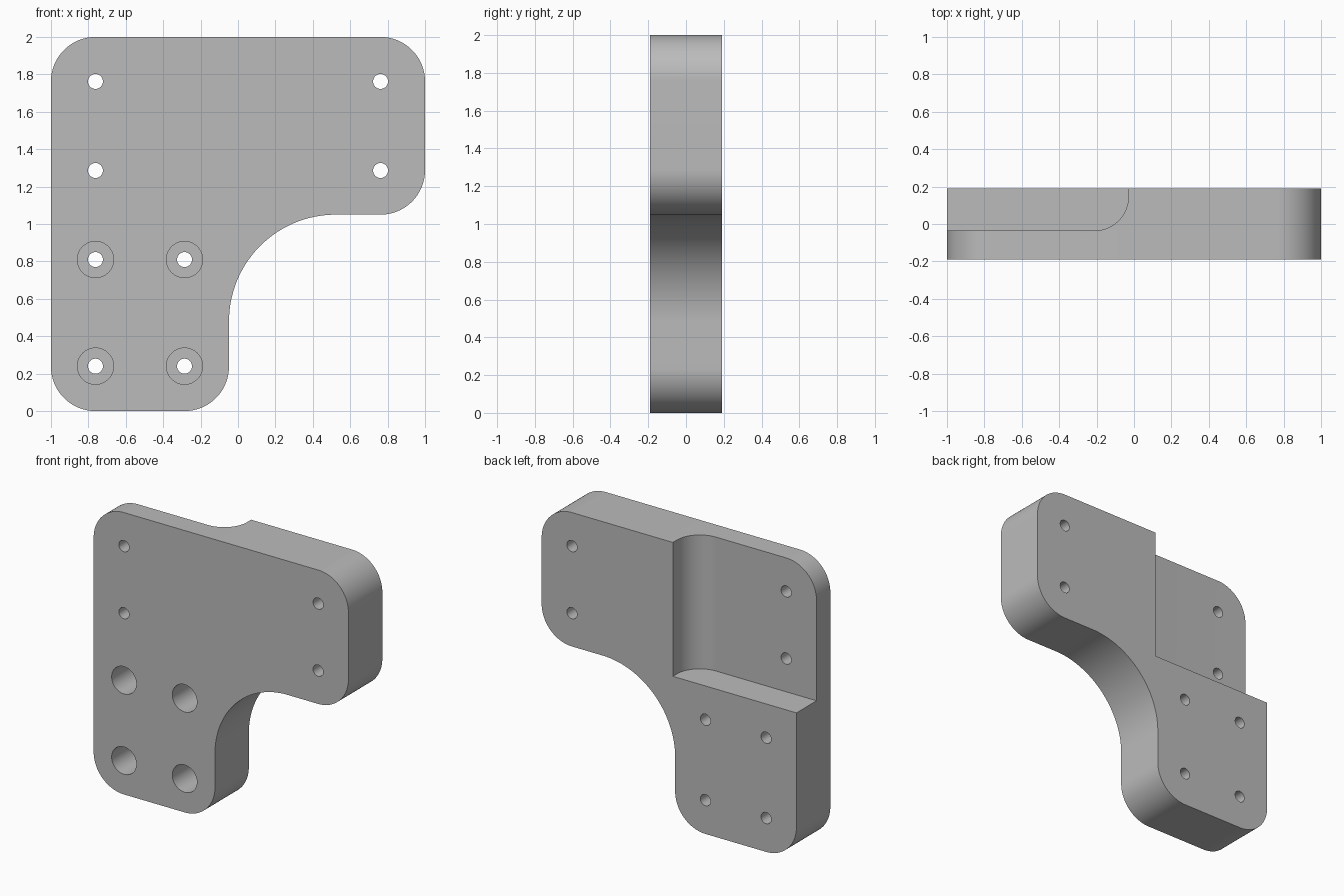
import bpy
import bmesh
from math import cos, sin, radians
from mathutils import Vector

default = bpy.data.objects.get("Cube")
if default:
    bpy.data.objects.remove(default, do_unlink=True)

HALF = 0.19          # half the plate thickness
CORNER = 0.238       # outer corner radius
HOLE_X = 0.762       # holes share the corner centres
LEG_X = -0.286
STEP = 1.05          # underside of the arm and floor of the pocket

grey = bpy.data.materials.new("machined_grey")
grey.use_nodes = True
grey.diffuse_color = (0.5, 0.5, 0.5, 1)
grey.node_tree.nodes["Principled BSDF"].inputs["Base Color"].default_value = (0.5, 0.5, 0.5, 1)


def arc(cx, cy, radius, start, end, steps=24):
    """Points along an arc, with angles in degrees."""
    angles = [radians(start + (end - start) * i / steps) for i in range(steps + 1)]
    return [(cx + radius * cos(a), cy + radius * sin(a)) for a in angles]


def prism(name, profile, axis, low, high):
    """Extrude a 2D profile along y (profile in x, z) or z (profile in x, y)."""
    def place(u, v):
        return Vector((u, low, v)) if axis == "y" else Vector((u, v, low))
    bm = bmesh.new()
    face = bm.faces.new([bm.verts.new(place(u, v)) for u, v in profile])
    shift = Vector((0, high - low, 0)) if axis == "y" else Vector((0, 0, high - low))
    extruded = bmesh.ops.extrude_face_region(bm, geom=[face])["geom"]
    bmesh.ops.translate(bm, vec=shift, verts=[g for g in extruded if isinstance(g, bmesh.types.BMVert)])
    if face.is_valid and len(face.verts[0].link_faces) < 3:
        bm.faces.new(face.verts)
    bmesh.ops.recalc_face_normals(bm, faces=bm.faces)
    mesh = bpy.data.meshes.new(name)
    bm.to_mesh(mesh)
    bm.free()
    mesh.materials.append(grey)
    obj = bpy.data.objects.new(name, mesh)
    bpy.context.collection.objects.link(obj)
    return obj


def round_cutter(name, x, z, radius, low, high):
    return prism(name, arc(x, z, radius, 0, 360, 48)[:-1], "y", low, high)


# Bracket body: rounded leg and arm joined by a large inner fillet
outline = (
    arc(-HOLE_X, CORNER, CORNER, 180, 270)
    + arc(LEG_X, CORNER, CORNER, 270, 360)
    + arc(0.522, 0.48, 0.57, 180, 90, 48)
    + arc(HOLE_X, STEP + CORNER, CORNER, 270, 360)
    + arc(HOLE_X, 2 - CORNER, CORNER, 0, 90)
    + arc(-HOLE_X, 2 - CORNER, CORNER, 90, 180)
)
bracket = prism("bracket_plate", outline, "y", -HALF, HALF)

# Rear pocket with one rounded inner edge
pocket = [(-1.1, 0.3), (-1.1, -0.035)] + arc(-0.21, 0.145, 0.18, 270, 360) + [(-0.03, 0.3)]
cutters = [prism("pocket_cutter", pocket, "z", STEP, 2.1)]

# Through holes in the arm
for x in (-HOLE_X, HOLE_X):
    for z in (1.286, 1.762):
        cutters.append(round_cutter("arm_hole_cutter", x, z, 0.04, -0.3, 0.3))

# Counterbored holes in the leg
for x in (-HOLE_X, LEG_X):
    for z in (0.24, 0.81):
        cutters.append(round_cutter("leg_hole_cutter", x, z, 0.04, -0.3, 0.3))
        cutters.append(round_cutter("counterbore_cutter", x, z, 0.097, -0.3, -HALF + 0.285))

for cutter in cutters:
    cutter.hide_render = True
    cut = bracket.modifiers.new(cutter.name, "BOOLEAN")
    cut.operation = "DIFFERENCE"
    cut.solver = "EXACT"
    cut.object = cutter

# Bake the cuts and drop the cutters
bpy.context.view_layer.update()
evaluated = bracket.evaluated_get(bpy.context.evaluated_depsgraph_get())
finished = bpy.data.meshes.new_from_object(evaluated)
bracket.modifiers.clear()
bracket.data = finished
for cutter in cutters:
    bpy.data.objects.remove(cutter, do_unlink=True)

# Smooth curved walls, crisp edges
for obj in bpy.context.selected_objects:
    obj.select_set(False)
bracket.select_set(True)
bpy.context.view_layer.objects.active = bracket
bpy.ops.object.shade_smooth_by_angle(angle=radians(30))
